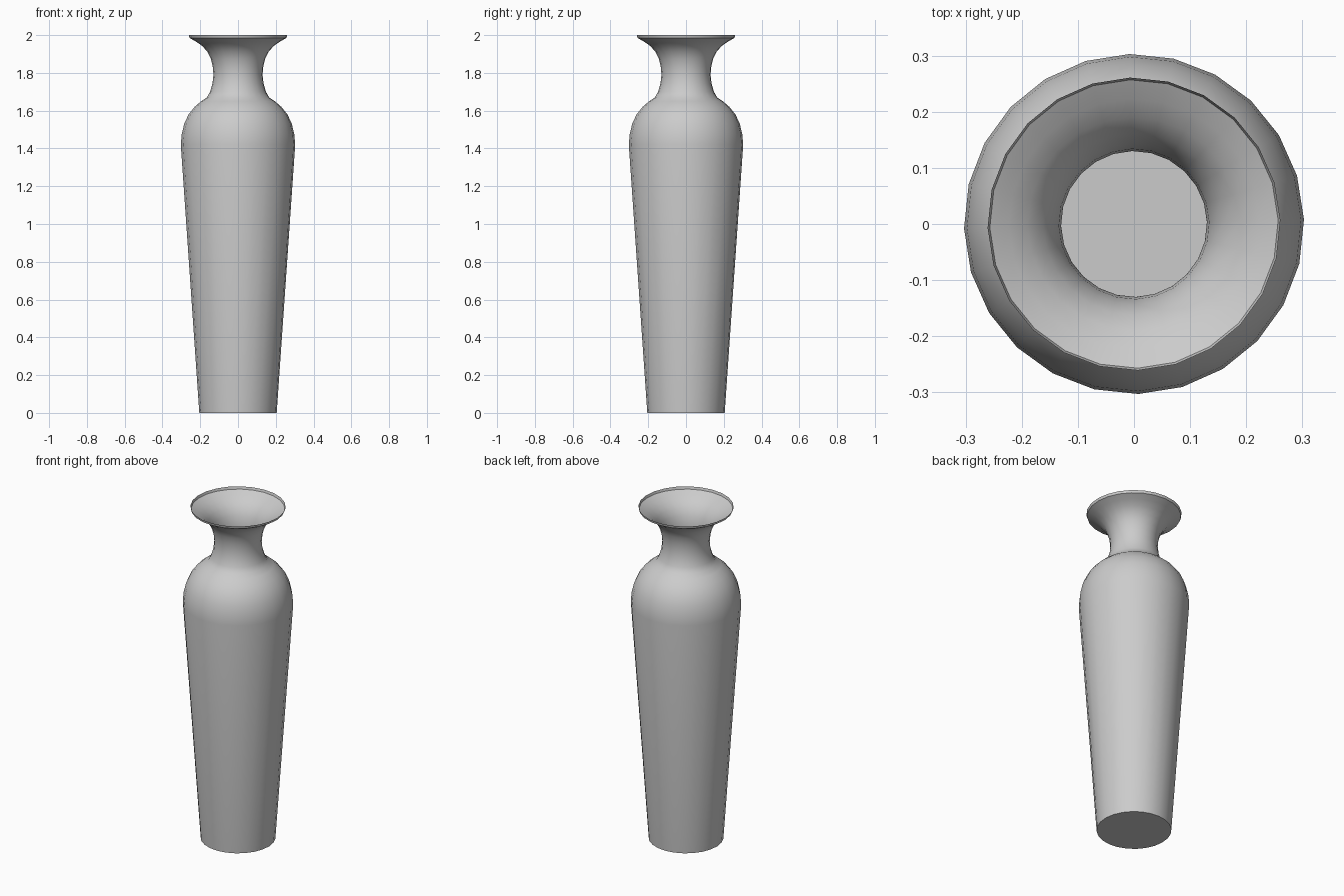
import bpy, bmesh, math

old = bpy.data.objects.get("Cube")
if old:
    bpy.data.objects.remove(old, do_unlink=True)

SIDES = 24
TURN = math.radians(1.5)

# Outline of the vase from foot to lip: radius, height
PROFILE = [
    (0.205, 0.0), (0.303, 1.42),                                   # tapered body
    (0.298, 1.475), (0.285, 1.53), (0.262, 1.58), (0.23, 1.62),    # round shoulder
    (0.195, 1.65), (0.165, 1.67),
    (0.148, 1.70), (0.135, 1.745), (0.13, 1.79), (0.134, 1.835),   # narrow neck
    (0.144, 1.875), (0.162, 1.912), (0.19, 1.943), (0.223, 1.966), # flared mouth
    (0.257, 1.985), (0.261, 2.0),                                  # lip
]


def make_material(name, color):
    mat = bpy.data.materials.new(name)
    mat.use_nodes = True
    mat.diffuse_color = color
    mat.node_tree.nodes["Principled BSDF"].inputs["Base Color"].default_value = color
    return mat


# Thin-walled vase: one ring per profile point, closed at the foot, open at the top
bm = bmesh.new()
rings = []
for radius, height in PROFILE:
    ring = []
    for i in range(SIDES):
        a = TURN + math.tau * i / SIDES
        ring.append(bm.verts.new((radius * math.cos(a), radius * math.sin(a), height)))
    rings.append(ring)

for low, high in zip(rings, rings[1:]):
    for i in range(SIDES):
        j = (i + 1) % SIDES
        bm.faces.new((low[i], low[j], high[j], high[i]))
bm.faces.new(list(reversed(rings[0])))

mesh = bpy.data.meshes.new("vase")
bm.to_mesh(mesh)
bm.free()
mesh.materials.append(make_material("light grey", (0.6, 0.6, 0.6, 1.0)))

vase = bpy.data.objects.new("vase", mesh)
bpy.context.collection.objects.link(vase)

# Smooth wall with a crisp foot and lip
bpy.ops.object.select_all(action="DESELECT")
vase.select_set(True)
bpy.context.view_layer.objects.active = vase
bpy.ops.object.shade_smooth_by_angle(angle=math.radians(30))
